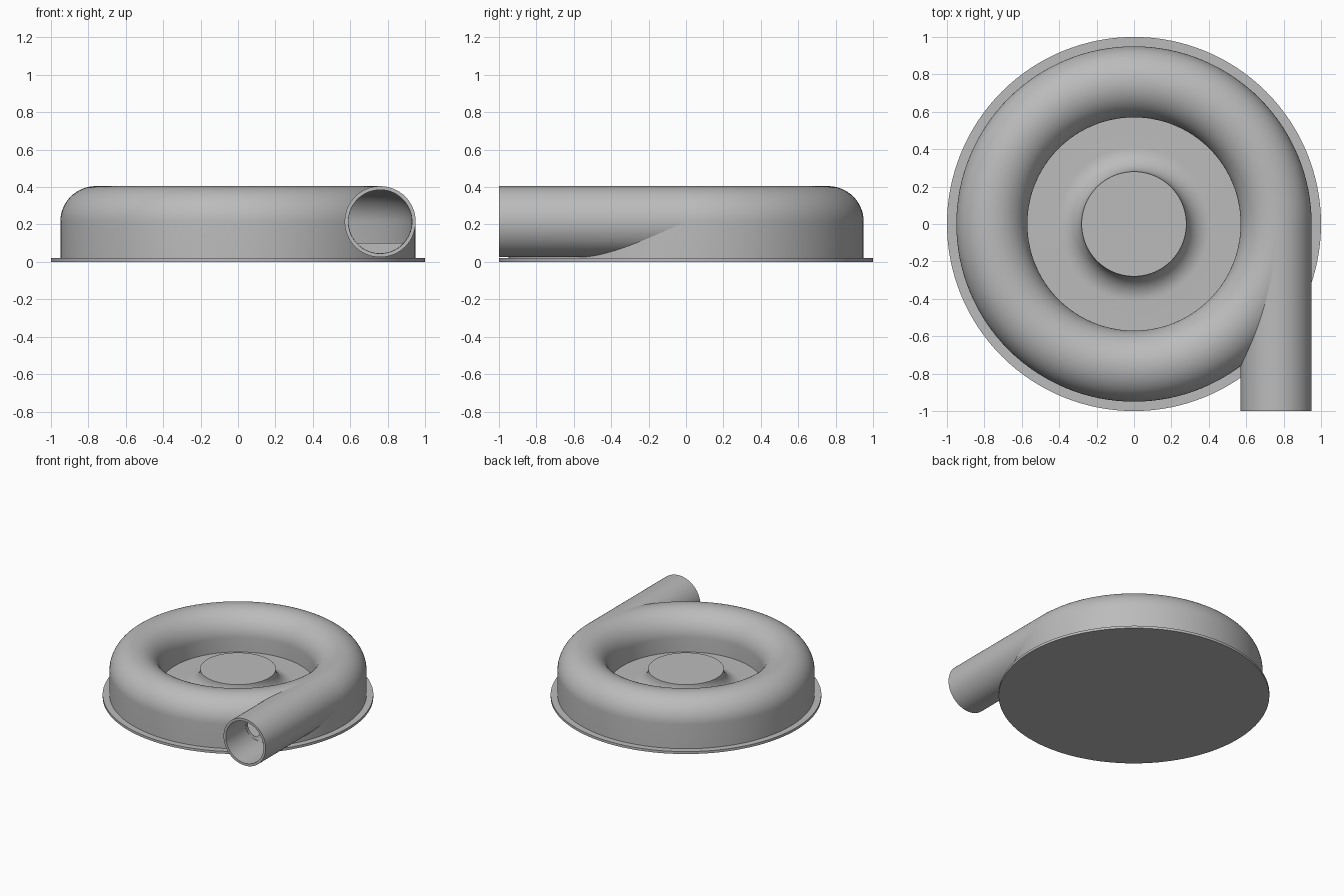
import bpy, bmesh, math
from mathutils import Matrix, Vector

cube = bpy.data.objects.get("Cube")
if cube:
    bpy.data.objects.remove(cube)

RING, TUBE, AXIS_Z = 0.76, 0.19, 0.215   # scroll radius, tube radius, tube height
WALL, FLOOR, HUB = 0.02, 0.10, 0.28

grey = bpy.data.materials.new("cast_grey")
grey.use_nodes = True
colour = (0.5, 0.5, 0.5, 1)
grey.diffuse_color = colour
grey.node_tree.nodes["Principled BSDF"].inputs["Base Color"].default_value = colour


def arc(cx, cz, radius, start, end, steps):
    """Points (r, z) along an arc, angles in degrees."""
    angles = [math.radians(start + (end - start) * i / steps) for i in range(steps + 1)]
    return [(cx + radius * math.cos(a), cz + radius * math.sin(a)) for a in angles]


def lathe(name, profile, segments, closed=False, matrix=Matrix()):
    """Spin an (r, z) profile around z into a solid."""
    bm = bmesh.new()
    verts = [bm.verts.new((r, 0, z)) for r, z in profile]
    edges = [bm.edges.new(pair) for pair in zip(verts, verts[1:])]
    if closed:
        edges.append(bm.edges.new((verts[-1], verts[0])))
    bmesh.ops.spin(bm, geom=verts + edges, axis=(0, 0, 1), cent=(0, 0, 0),
                   angle=math.tau, steps=segments, use_duplicate=False)
    bmesh.ops.remove_doubles(bm, verts=bm.verts, dist=1e-5)
    if not closed:
        rims = [e for e in bm.edges if e.is_boundary]
        bmesh.ops.holes_fill(bm, edges=rims, sides=0)
    bmesh.ops.recalc_face_normals(bm, faces=bm.faces)
    bm.transform(matrix)
    mesh = bpy.data.meshes.new(name)
    bm.to_mesh(mesh)
    bm.free()
    mesh.materials.append(grey)
    obj = bpy.data.objects.new(name, mesh)
    bpy.context.collection.objects.link(obj)
    return obj


def activate(obj):
    bpy.ops.object.select_all(action="DESELECT")
    obj.select_set(True)
    bpy.context.view_layer.objects.active = obj


def cut(obj, cutter):
    mod = obj.modifiers.new("cut", "BOOLEAN")
    mod.operation, mod.solver, mod.object = "DIFFERENCE", "EXACT", cutter
    activate(obj)
    bpy.ops.object.modifier_apply(modifier=mod.name)


# Base plate
base = lathe("base_plate", [(1, 0), (1, WALL)], 128)

# Scroll housing with the flared central hub
flare = 0.13
housing = lathe("scroll_housing",
                [(RING + TUBE, WALL / 2)]
                + arc(RING, AXIS_Z, TUBE, 0, 180, 32)
                + [(RING - TUBE, FLOOR)]
                + arc(HUB + flare, FLOOR + flare, flare, 270, 180, 14), 128)

# Outlet pipe, running forward from the side of the scroll
to_outlet = Matrix.Translation(Vector((RING, 0, AXIS_Z))) @ Matrix.Rotation(math.pi / 2, 4, "X")
pipe = lathe("outlet_pipe", [(TUBE, 0), (TUBE, 1), (TUBE - WALL, 1), (TUBE - WALL, 0)],
             64, closed=True, matrix=to_outlet)

# Hollow passage inside the scroll and the outlet bore
passage = lathe("passage_cutter",
                [(RING - TUBE + WALL, FLOOR), (RING + TUBE - WALL, FLOOR)]
                + arc(RING, AXIS_Z, TUBE - WALL, 0, 180, 32), 128, closed=True)
bore = lathe("bore_cutter", [(TUBE - WALL - 0.001, 0), (TUBE - WALL - 0.001, 1.1)],
             64, matrix=to_outlet)
cut(housing, passage)
cut(housing, bore)
cut(pipe, passage)
for helper in (passage, bore):
    bpy.data.objects.remove(helper)

# Smooth shading with crisp edges
for part in (base, housing, pipe):
    activate(part)
    bpy.ops.object.shade_smooth_by_angle(angle=math.radians(30))
